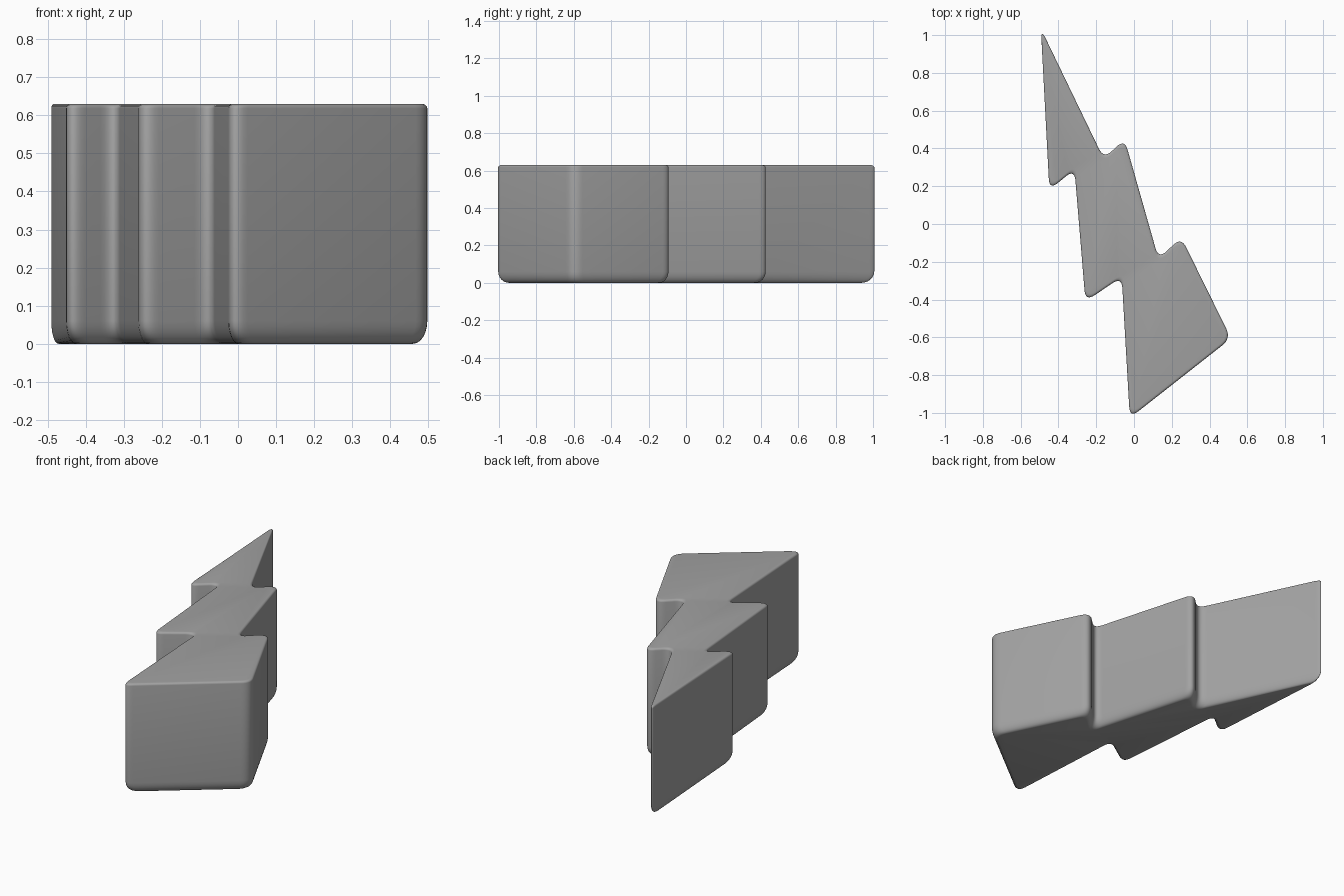
import bpy
import bmesh
import math
from mathutils import Vector

cube = bpy.data.objects.get("Cube")
if cube:
    bpy.data.objects.remove(cube)

# Sharp corners of the bolt outline, counter-clockwise from the tip
CORNERS = [Vector(p) for p in (
    (-0.493, 1.035), (-0.448, 0.18), (-0.315, 0.29), (-0.257, -0.41),
    (-0.065, -0.28), (-0.022, -1.027), (0.514, -0.606), (0.25, -0.07),
    (0.13, -0.185), (-0.05, 0.45), (-0.16, 0.345))]
HEIGHT = 0.63
STEPS = 8


def inset(points, amount):
    """Move every edge inward, with limited mitres at acute corners."""
    result = []
    for i, p in enumerate(points):
        a = (p - points[i - 1]).normalized()
        b = (points[(i + 1) % len(points)] - p).normalized()
        na, nb = Vector((-a.y, a.x)), Vector((-b.y, b.x))
        mid = (na + nb).normalized()
        result.append(p + mid * amount * min(1 / mid.dot(na), 2.4))
    return result


def rounded(points, reach):
    """Replace each corner with a short smooth curve."""
    result = []
    for i, p in enumerate(points):
        to_prev = points[i - 1] - p
        to_next = points[(i + 1) % len(points)] - p
        start = p + to_prev.normalized() * min(reach, to_prev.length * 0.45)
        end = p + to_next.normalized() * min(reach, to_next.length * 0.45)
        for k in range(STEPS + 1):
            t = k / STEPS
            result.append(start * (1 - t) ** 2 + p * 2 * t * (1 - t) + end * t * t)
    return result


# Ring levels (inset, height): deep soft lower edge, fine upper edge
levels = []
for k in range(7):
    a = k / 6 * math.pi / 2
    levels.append((0.03 * (1 - math.sin(a)), 0.06 * (1 - math.cos(a))))
for k in range(5):
    a = k / 4 * math.pi / 2
    levels.append((0.012 * (1 - math.cos(a)), HEIGHT - 0.012 * (1 - math.sin(a))))

# Stack the rings, bridge them and close both ends
bm = bmesh.new()
rings = []
for amount, z in levels:
    outline = rounded(inset(CORNERS, amount), 0.06)
    rings.append([bm.verts.new((p.x, p.y, z)) for p in outline])
count = len(rings[0])
for low, high in zip(rings, rings[1:]):
    for i in range(count):
        j = (i + 1) % count
        bm.faces.new((low[i], low[j], high[j], high[i]))
bm.faces.new(rings[0][::-1])
bm.faces.new(rings[-1])
bmesh.ops.recalc_face_normals(bm, faces=bm.faces)

mesh = bpy.data.meshes.new("lightning_bolt")
bm.to_mesh(mesh)
bm.free()
bolt = bpy.data.objects.new("lightning_bolt", mesh)
bpy.context.collection.objects.link(bolt)

# Plain grey finish
grey = bpy.data.materials.new("plain grey")
grey.use_nodes = True
colour = (0.36, 0.36, 0.36, 1)
grey.diffuse_color = colour
grey.node_tree.nodes["Principled BSDF"].inputs["Base Color"].default_value = colour
mesh.materials.append(grey)

bpy.ops.object.select_all(action='DESELECT')
bolt.select_set(True)
bpy.context.view_layer.objects.active = bolt
bpy.ops.object.shade_smooth_by_angle(angle=math.radians(40))
